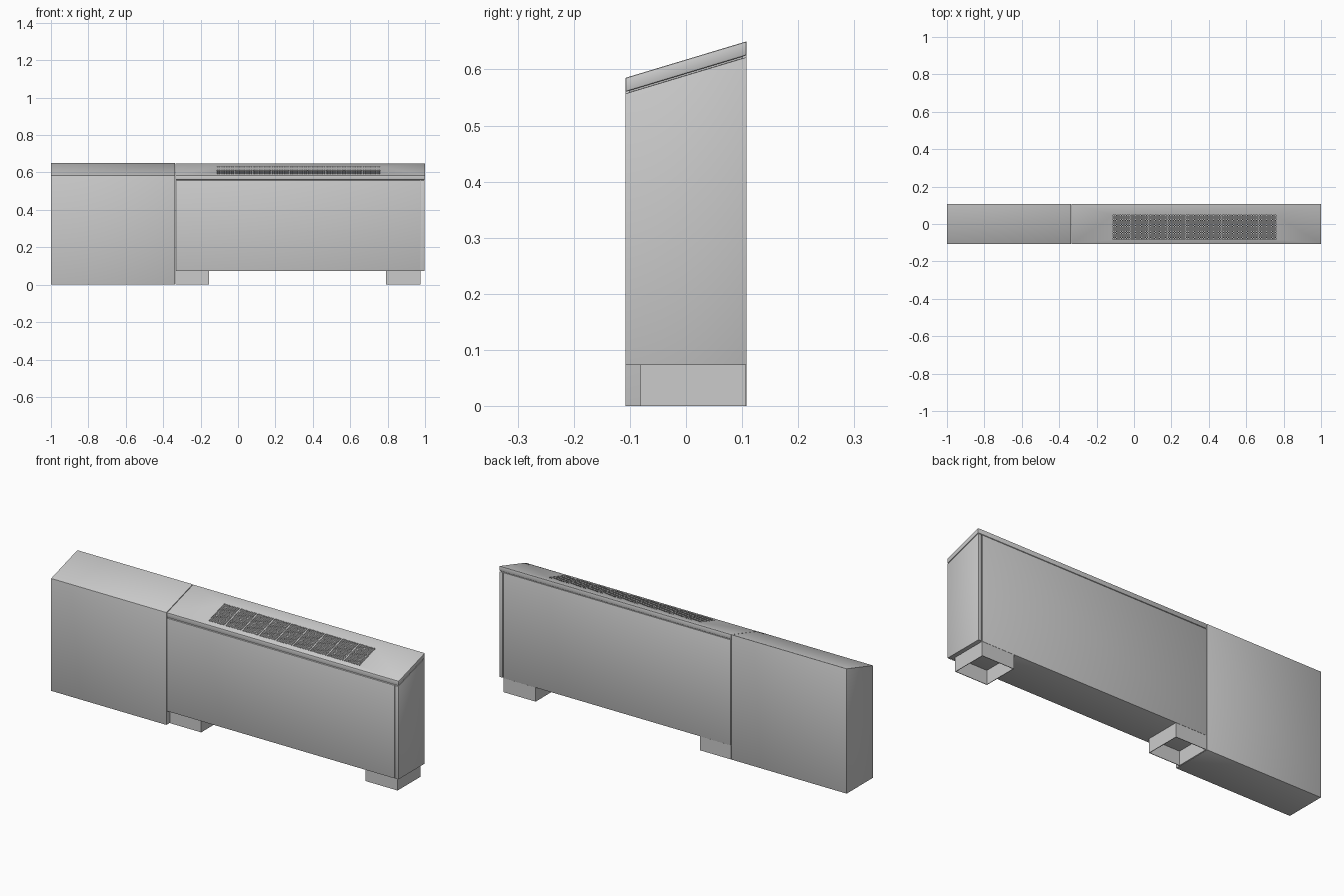
import bpy

# Remove the default cube
cube = bpy.data.objects.get("Cube")
if cube:
    bpy.data.objects.remove(cube, do_unlink=True)

GREY = (0.6, 0.6, 0.6, 1)
mat = bpy.data.materials.new("light grey metal")
mat.use_nodes = True
mat.diffuse_color = GREY
mat.node_tree.nodes["Principled BSDF"].inputs["Base Color"].default_value = GREY

FRONT, BACK = -0.108, 0.108
SPLIT = -0.335           # joint between cabinet and heater
BASE = 0.073             # underside of the heater


def top(y):
    """Height of the sloping top at depth y."""
    return 0.585 + (y - FRONT) * 0.065 / (BACK - FRONT)


def band(y0, y1, low, high):
    """Side profile that follows the slope between two offsets."""
    return [(y0, top(y0) + low), (y1, top(y1) + low),
            (y1, top(y1) + high), (y0, top(y0) + high)]


def upright(y0, y1, z, drop):
    """Side profile with a flat foot and a sloping head."""
    return [(y0, z), (y1, z), (y1, top(y1) - drop), (y0, top(y0) - drop)]


def rectangle(y0, y1, z0, z1):
    return [(y0, z0), (y1, z0), (y1, z1), (y0, z1)]


def prisms(name, pieces, bevel=0.0):
    """One object made of side profiles, each extruded from x0 to x1."""
    verts, faces = [], []
    for profile, x0, x1 in pieces:
        n, s = len(profile), len(verts)
        verts += [(x, y, z) for x in (x0, x1) for y, z in profile]
        faces.append([s + i for i in reversed(range(n))])
        faces.append([s + n + i for i in range(n)])
        faces += [[s + i, s + (i + 1) % n, s + n + (i + 1) % n, s + n + i]
                  for i in range(n)]
    mesh = bpy.data.meshes.new(name)
    mesh.from_pydata(verts, [], faces)
    mesh.materials.append(mat)
    obj = bpy.data.objects.new(name, mesh)
    bpy.context.collection.objects.link(obj)
    bpy.ops.object.select_all(action="DESELECT")
    bpy.context.view_layer.objects.active = obj
    obj.select_set(True)
    if bevel:
        mod = obj.modifiers.new("soft edges", "BEVEL")
        mod.width, mod.segments = bevel, 2
        bpy.ops.object.modifier_apply(modifier=mod.name)
        bpy.ops.object.shade_smooth_by_angle()
    return obj


# Side cabinet standing on the floor
prisms("side_cabinet", [(upright(FRONT, BACK, 0, 0), -1, SPLIT - 0.001)], 0.0015)

# Heater casing, its inset core and the end cover
prisms("heater_core", [(upright(FRONT + 0.006, BACK - 0.006, BASE + 0.001, 0.022),
                        SPLIT + 0.001, 0.99)])
prisms("heater_casing", [(upright(FRONT, BACK, BASE, 0.028), SPLIT + 0.002, 0.975)], 0.0015)
prisms("end_cover", [(upright(FRONT, BACK, BASE, 0.028), 0.979, 0.998)], 0.0015)

# Sloping lid
lid = prisms("lid", [(band(FRONT, BACK, -0.025, 0), SPLIT + 0.001, 1)], 0.003)

# Grille openings cut into the lid
G0, G1, COUNT, PITCH = -0.082, 0.047, 9, 0.0975
starts = [-0.112 + i * PITCH for i in range(COUNT)]
WIDE = 0.09
cutter = prisms("grille_cutter", [(band(G0, G1, -0.012, 0.01), x, x + WIDE) for x in starts])
cutter.hide_render = True
mod = lid.modifiers.new("openings", "BOOLEAN")
mod.operation, mod.solver, mod.object = "DIFFERENCE", "EXACT", cutter
bpy.context.view_layer.objects.active = lid
bpy.ops.object.modifier_apply(modifier=mod.name)
bpy.data.objects.remove(cutter, do_unlink=True)

# Crossed bars filling each opening
COLS, ROWS, BAR = 10, 14, 0.004
bars = []
for x in starts:
    for c in range(1, COLS):
        mid = x + WIDE * c / COLS
        bars.append((band(G0, G1, -0.011, -0.0005), mid - BAR / 2, mid + BAR / 2))
    for r in range(1, ROWS):
        mid = G0 + (G1 - G0) * r / ROWS
        bars.append((band(mid - BAR / 2, mid + BAR / 2, -0.011, -0.001), x, x + WIDE))
prisms("grille_bars", bars)

# Hollow feet, open underneath
WALL, FOOT_FRONT = 0.003, -0.081
for name, x0, x1 in (("inner_foot", SPLIT + 0.001, -0.155), ("outer_foot", 0.79, 0.975)):
    side = rectangle(FOOT_FRONT, BACK - 0.001, 0, BASE)
    prisms(name, [
        (side, x0, x0 + WALL),
        (side, x1 - WALL, x1),
        (rectangle(FOOT_FRONT, FOOT_FRONT + WALL, 0, BASE), x0 + WALL, x1 - WALL),
        (rectangle(BACK - 0.001 - WALL, BACK - 0.001, 0, BASE), x0 + WALL, x1 - WALL)])
